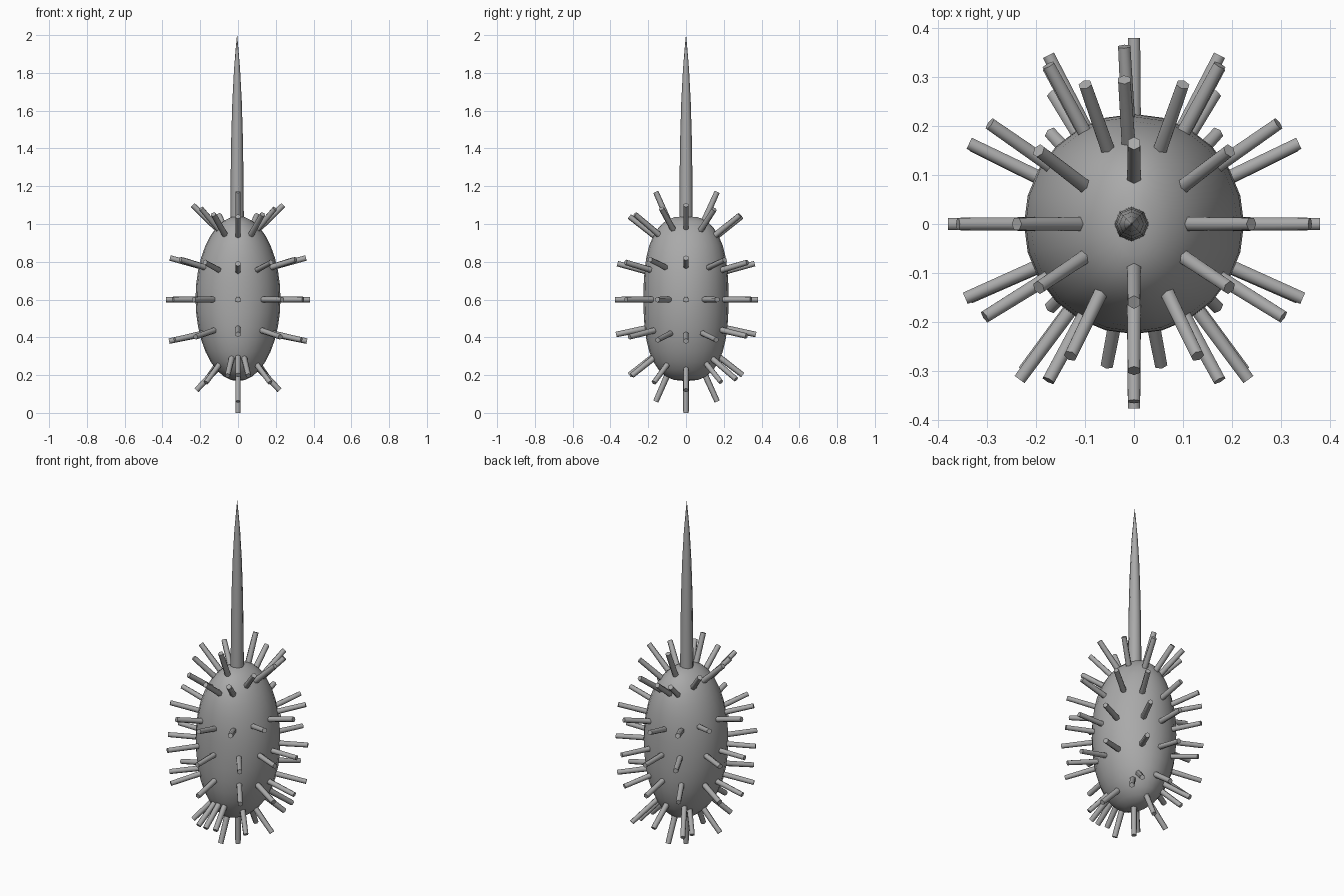
import bpy, bmesh
from mathutils import Vector, Matrix

if "Cube" in bpy.data.objects:
    bpy.data.objects.remove(bpy.data.objects["Cube"])

grey = bpy.data.materials.new("dark_grey")
grey.diffuse_color = (0.4, 0.4, 0.4, 1)
grey.use_nodes = True
grey.node_tree.nodes["Principled BSDF"].inputs["Base Color"].default_value = grey.diffuse_color


def finish(name, bm, angle):
    mesh = bpy.data.meshes.new(name)
    bm.to_mesh(mesh)
    bm.free()
    mesh.materials.append(grey)
    ob = bpy.data.objects.new(name, mesh)
    bpy.context.collection.objects.link(ob)
    bpy.ops.object.select_all(action='DESELECT')
    ob.select_set(True)
    bpy.context.view_layer.objects.active = ob
    bpy.ops.object.shade_smooth_by_angle(angle=angle)
    return ob


# Body: tall egg, fuller when seen from the side than from the front
bm = bmesh.new()
bmesh.ops.create_uvsphere(bm, u_segments=24, v_segments=18, radius=1)
for v in bm.verts:
    h = min(abs(v.co.z), 1)
    ring = (1 - h * h) ** 0.5
    if ring > 0.01:
        v.co.y *= (1 - h ** 2.6) ** (1 / 2.6) / ring
    v.co = (v.co.x * 0.225, v.co.y * 0.225, 0.605 + v.co.z * 0.437)
finish("body", bm, 0.8)

# Tail: tapered eight-sided spike on top
bm = bmesh.new()
profile = [(1.0, 0.036), (1.25, 0.034), (1.45, 0.031), (1.65, 0.025),
           (1.82, 0.016), (1.93, 0.007), (2.0, 0.0005)]
for (z0, r0), (z1, r1) in zip(profile, profile[1:]):
    bmesh.ops.create_cone(bm, segments=8, radius1=r0, radius2=r1, depth=z1 - z0,
                          cap_ends=False,
                          matrix=Matrix.Translation((-0.005, 0, (z0 + z1) / 2)))
bmesh.ops.remove_doubles(bm, verts=bm.verts, dist=0.0001)
finish("tail", bm, 1.0)

# Quills: rows of (tip height at sides, tip height at front/back, rise, tip positions)
rows = [
    (1.17, 1.17, 0.19, [(0, 0.165), (0, -0.16)]),
    (1.10, 1.04, 0.12, [(0.24, 0), (0.195, 0.15), (0.1, 0.285), (-0.02, 0.295),
                        (0.195, -0.13), (0.13, -0.27), (0, -0.30)]),
    (0.82, 0.79, 0.05, [(0.36, 0), (0.295, 0.205), (0.175, 0.325), (-0.02, 0.363),
                        (0.305, -0.19), (0.175, -0.32), (0, -0.363)]),
    (0.60, 0.60, 0.0, [(0.38, 0), (0.337, 0.165), (0.175, 0.345), (0, 0.38),
                       (0.345, -0.152), (0.234, -0.318), (0, -0.377)]),
    (0.38, 0.415, -0.04, [(0.365, 0), (0.33, 0.16), (0.175, 0.32), (0, 0.37),
                          (0.335, -0.15), (0.225, -0.30), (0, -0.37)]),
    (0.12, 0.20, -0.12, [(0.22, 0), (0.17, 0.185), (0.165, 0.265), (0, 0.30),
                         (0.17, -0.17), (0.055, -0.287), (0, -0.30)]),
    (0.06, 0.06, -0.19, [(0, 0.165), (0, -0.16)]),
    (0.0, 0.0, -0.25, [(0, 0)]),
]


def quill(bm, tip, base):
    axis = tip - base
    rot = axis.to_track_quat('Z', 'Y').to_matrix().to_4x4()
    bmesh.ops.create_cone(bm, segments=6, radius1=0.0165, radius2=0.0145,
                          depth=axis.length, cap_ends=True,
                          matrix=Matrix.Translation((tip + base) / 2) @ rot)


bm = bmesh.new()
for z_side, z_front, rise, tips in rows:
    for x, y in tips:
        blend = y * y / (x * x + y * y) if x or y else 0
        z = z_side + (z_front - z_side) * blend
        for sx in ((1, -1) if x > 0 else (1,)):
            quill(bm, Vector((sx * x, y, z)),
                  Vector((sx * x * 0.48, y * 0.48, z - rise)))
finish("quills", bm, 1.1)
